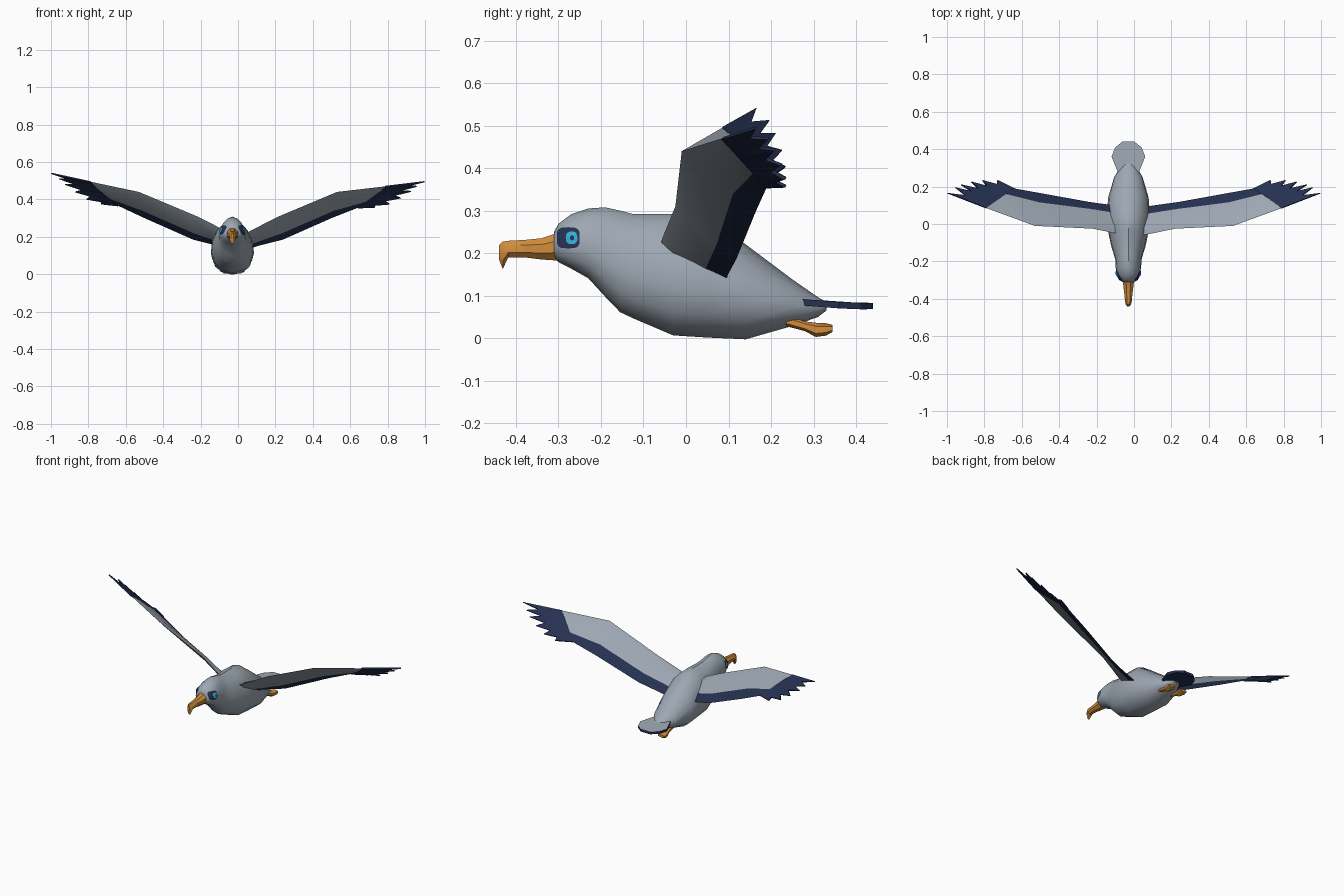
import bpy, bmesh, math
from mathutils import Vector
from mathutils.bvhtree import BVHTree

if "Cube" in bpy.data.objects:
    bpy.data.objects.remove(bpy.data.objects["Cube"])


def material(name, rgb):
    mat = bpy.data.materials.new(name)
    mat.use_nodes = True
    colour = (*rgb, 1)
    mat.diffuse_color = colour
    mat.node_tree.nodes["Principled BSDF"].inputs["Base Color"].default_value = colour
    return mat


GREY = material("pale_grey", (0.34, 0.39, 0.45))
NAVY = material("navy", (0.019, 0.031, 0.084))
ORANGE = material("orange", (0.63, 0.26, 0.045))
CYAN = material("cyan", (0.035, 0.43, 0.68))
CX = -0.03  # body axis


def finish(name, bm, mats, smooth=None, recalc=True):
    if recalc:
        bmesh.ops.recalc_face_normals(bm, faces=bm.faces)
    mesh = bpy.data.meshes.new(name)
    bm.to_mesh(mesh)
    bm.free()
    for m in mats:
        mesh.materials.append(m)
    obj = bpy.data.objects.new(name, mesh)
    bpy.context.collection.objects.link(obj)
    if smooth:
        bpy.ops.object.select_all(action="DESELECT")
        obj.select_set(True)
        bpy.context.view_layer.objects.active = obj
        bpy.ops.object.shade_smooth_by_angle(angle=math.radians(smooth))
    return obj


def bridge(bm, rings):
    """Skin closed rings of vertices and cap both ends."""
    n = len(rings[0])
    for a, b in zip(rings, rings[1:]):
        for i in range(n):
            j = (i + 1) % n
            f = bm.faces.new((a[i], a[j], b[j], b[i]))
            f.material_index = 0
    bm.faces.new(rings[0])
    bm.faces.new(rings[-1])


def loft(sections, sides, cx=CX, pear=0.0):
    """Sections along y: (y, z bottom, z top, half width)."""
    bm = bmesh.new()
    rings = []
    for y, zb, zt, hw in sections:
        ring = []
        for i in range(sides):
            a = 2 * math.pi * (i + 0.5) / sides
            s = math.sin(a) / math.cos(math.pi / sides)
            x = hw * math.cos(a) * (1 - pear * s)
            ring.append(bm.verts.new((cx + x, y, (zb + zt) / 2 + s * (zt - zb) / 2)))
        rings.append(ring)
    bridge(bm, rings)
    return bm


# Body and head
body = loft([
    (-0.31, 0.188, 0.25, 0.032), (-0.3, 0.18, 0.268, 0.047),
    (-0.27, 0.165, 0.29, 0.062), (-0.23, 0.143, 0.303, 0.068),
    (-0.19, 0.1, 0.305, 0.07), (-0.155, 0.064, 0.297, 0.08),
    (-0.125, 0.05, 0.289, 0.09), (-0.03, 0.01, 0.288, 0.11),
    (0.05, 0.005, 0.282, 0.115), (0.14, 0, 0.218, 0.108),
    (0.25, 0.03, 0.137, 0.076), (0.31, 0.05, 0.096, 0.04),
    (0.33, 0.065, 0.085, 0.02)], 14, pear=0.13)
bmesh.ops.recalc_face_normals(body, faces=body.faces)
skin = BVHTree.FromBMesh(body)
finish("body", body, [GREY], 35)

# Hooked beak
finish("beak", loft([
    (-0.295, 0.182, 0.25, 0.034), (-0.34, 0.185, 0.235, 0.028),
    (-0.38, 0.19, 0.231, 0.023), (-0.418, 0.19, 0.229, 0.019),
    (-0.431, 0.163, 0.227, 0.015), (-0.44, 0.185, 0.218, 0.007)], 8), [ORANGE], 35)


# Eye patches laid onto the head
def patch(name, side, y, z, ry, rz, lift, mat, power):
    bm = bmesh.new()
    segs, steps = 16, 4

    def place(py, pz):
        hit = skin.ray_cast(Vector((CX + side, py, pz)), Vector((-side, 0, 0)))[0]
        hit = hit or skin.find_nearest(Vector((CX + side * 0.04, py, pz)))[0]
        return bm.verts.new(hit + Vector((side * lift, 0, 0)))

    def bend(v):
        return math.copysign(abs(v) ** power, v)

    centre = place(y, z)
    rings = []
    for k in range(1, steps + 1):
        r = k / steps
        angles = [2 * math.pi * i / segs for i in range(segs)]
        rings.append([place(y + r * ry * bend(math.cos(a)), z + r * rz * bend(math.sin(a)))
                      for a in angles])
    for i in range(segs):
        j = (i + 1) % segs
        bm.faces.new((centre, rings[0][i], rings[0][j]))
        for a, b in zip(rings, rings[1:]):
            bm.faces.new((a[i], b[i], b[j], a[j]))
    for f in bm.faces:
        f.normal_update()
        if f.normal.x * side < 0:
            f.normal_flip()
    finish(name, bm, [mat], recalc=False)


for label, side in (("left", 1), ("right", -1)):
    patch(label + "_eye_mask", side, -0.277, 0.236, 0.027, 0.025, 0.003, NAVY, 0.55)
    patch(label + "_iris", side, -0.269, 0.236, 0.014, 0.015, 0.006, CYAN, 0.8)
    patch(label + "_pupil", side, -0.268, 0.236, 0.005, 0.006, 0.008, NAVY, 1)

    # Trailing legs with webbed feet
    finish(label + "_foot", loft([
        (0.235, 0.03, 0.052, 0.012), (0.28, 0.018, 0.038, 0.01),
        (0.305, 0.005, 0.034, 0.018), (0.33, 0.008, 0.033, 0.026),
        (0.345, 0.016, 0.03, 0.024)], 6, cx=CX + side * 0.042), [ORANGE], 30)

# Fan tail, pale above and dark below
bm = bmesh.new()
outline = [(0.25, 0.045), (0.29, 0.062), (0.36, 0.09), (0.41, 0.07), (0.44, 0.032)]
edge = [(w, y) for y, w in outline] + [(-w, y) for y, w in reversed(outline)]
bridge(bm, [[bm.verts.new((CX + x, y, z - 0.06 * (y - 0.25) - 0.05 * abs(x))) for x, y in edge]
            for z in (0.081, 0.096)])
bmesh.ops.recalc_face_normals(bm, faces=bm.faces)
for f in bm.faces:
    f.material_index = 0 if f.normal.z > 0.5 else 1
finish("tail", bm, [GREY, NAVY])

# Wings: leading point, trailing point and thickness at each station
STATIONS = [
    ((0.0, -0.065, 0.2), (0.04, 0.09, 0.13), 0.02),
    ((0.075, -0.055, 0.237), (0.11, 0.1, 0.152), 0.018),
    ((0.22, -0.025, 0.31), (0.24, 0.118, 0.185), 0.014),
    ((0.53, -0.01, 0.44), (0.5, 0.165, 0.3), 0.011),
    ((0.79, 0.085, 0.47), (0.64, 0.19, 0.355), 0.006)]
TIPS = [(0.998, 0.165, 0.495), (0.955, 0.195, 0.47), (0.925, 0.21, 0.443),
        (0.87, 0.225, 0.408), (0.81, 0.233, 0.375), (0.73, 0.235, 0.357)]
SECTION = [(0, 0), (0.2, 1), (0.7, 0.6), (1, 0), (0.7, -0.4), (0.2, -0.6)]


def wing(label, side):
    def spot(p):
        lift = 0.095 * max(0, p[0] - 0.53) if side < 0 else 0
        return Vector((side * p[0], p[1], p[2] + lift))

    bm = bmesh.new()
    rings = []
    for lead, trail, thick in STATIONS:
        a, b = spot(lead), spot(trail)
        up = (b - a).cross(Vector((-0.9 * side, 0, -0.4)))
        up = up.normalized() * (1 if up.z > 0 else -1)
        rings.append([bm.verts.new(a.lerp(b, t) + up * h * thick) for t, h in SECTION])
    bridge(bm, rings)
    bm.faces.ensure_lookup_table()
    # dark band along the trailing edge
    for k in range(len(STATIONS) - 1):
        for i in (2, 3):
            bm.faces[k * len(SECTION) + i].material_index = 1
    finish(label + "_wing", bm, [GREY, NAVY], 30)

    # Fingered flight feathers
    bm = bmesh.new()
    a, b = spot(STATIONS[-1][0]), spot(STATIONS[-1][1])
    count = len(TIPS)
    base = [bm.verts.new(a.lerp(b, i / count)) for i in range(count + 1)]
    tips = [bm.verts.new(spot(p)) for p in TIPS]
    notches = []
    for i in range(count - 1):
        mid = (tips[i].co + tips[i + 1].co) / 2
        notches.append(bm.verts.new(mid.lerp(base[i + 1].co, 0.35)))
    for i in range(count):
        if i > 0:
            bm.faces.new((base[i], notches[i - 1], tips[i]))
        if i < count - 1:
            bm.faces.new((base[i], tips[i], notches[i]))
            bm.faces.new((base[i], notches[i], base[i + 1]))
        else:
            bm.faces.new((base[i], tips[i], base[i + 1]))
    feathers = finish(label + "_flight_feathers", bm, [NAVY])
    mod = feathers.modifiers.new("thickness", "SOLIDIFY")
    mod.thickness = 0.007
    mod.offset = 0


wing("left", 1)
wing("right", -1)
